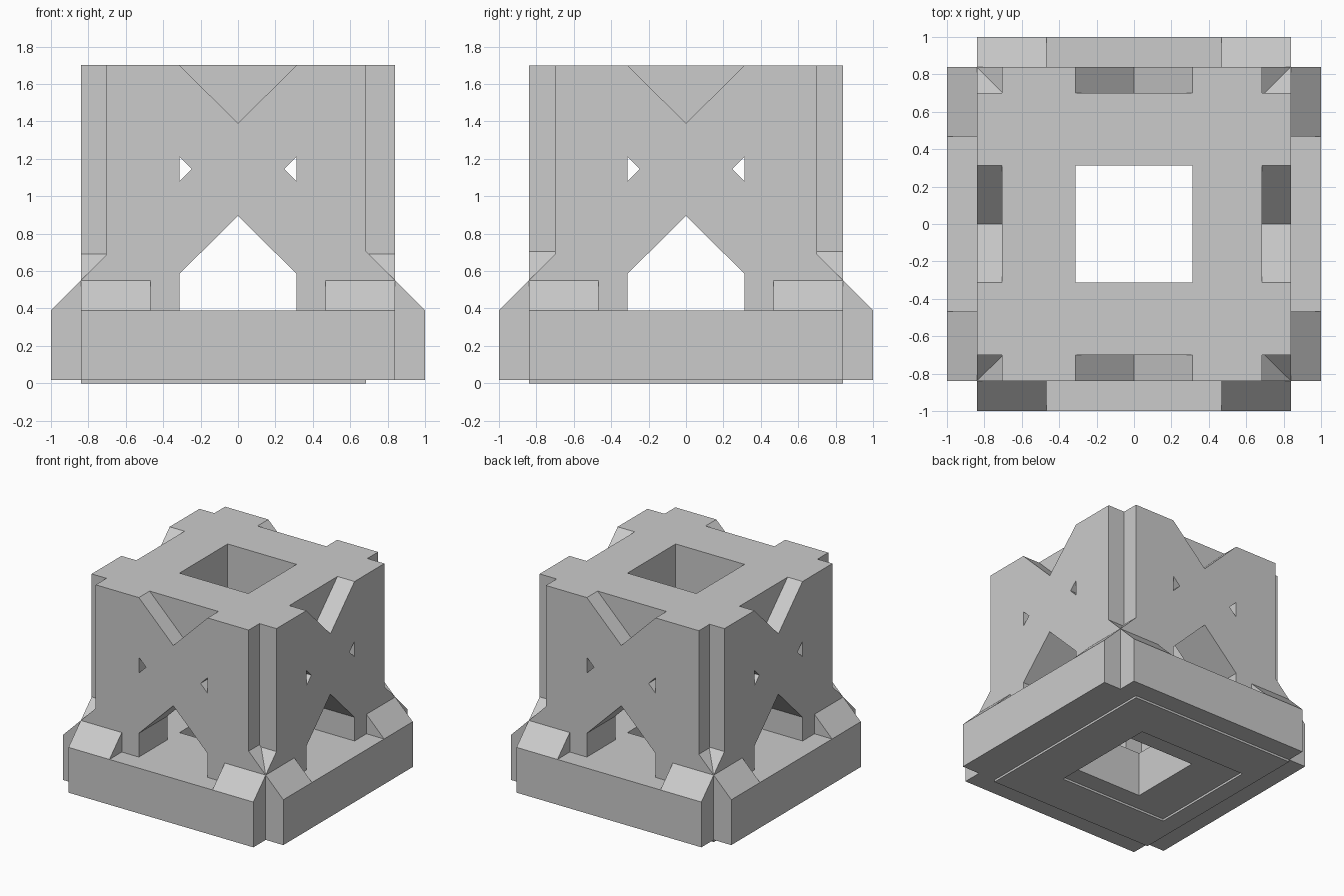
import bpy, bmesh
from math import pi
from mathutils import Matrix

if "Cube" in bpy.data.objects:
    bpy.data.objects.remove(bpy.data.objects["Cube"])

OUT, REACH, INNER, HOLE = 0.84, 1.0, 0.47, 0.313
STEP, STEP_R = 0.705, 0.685      # corner notch lines (right side is slightly deeper)
FLOOR, TOP = 0.39, 1.70


def prism(name, pts, lo, hi, axis='Z', turn=0.0):
    """Extrude a 2D profile: axis Z uses (x, y); axis Y uses (x, z); axis X uses (y, z)."""
    place = {'Z': lambda a, b, c: (a, b, c),
             'Y': lambda a, b, c: (a, c, b),
             'X': lambda a, b, c: (c, a, b)}[axis]
    bm = bmesh.new()
    low = [bm.verts.new(place(a, b, lo)) for a, b in pts]
    high = [bm.verts.new(place(a, b, hi)) for a, b in pts]
    bm.faces.new(low)
    bm.faces.new(high)
    n = len(pts)
    for i in range(n):
        j = (i + 1) % n
        bm.faces.new((low[i], low[j], high[j], high[i]))
    bm.transform(Matrix.Rotation(turn, 4, 'Z'))
    bmesh.ops.recalc_face_normals(bm, faces=bm.faces[:])
    me = bpy.data.meshes.new(name)
    bm.to_mesh(me)
    bm.free()
    ob = bpy.data.objects.new(name, me)
    bpy.context.collection.objects.link(ob)
    return ob


def rect(x0, x1, y0, y1):
    return [(x0, y0), (x1, y0), (x1, y1), (x0, y1)]


def cut(ob, *cutters):
    """Subtract the cutters, apply, and remove them."""
    for c in cutters:
        c.hide_render = True
        mod = ob.modifiers.new("cut", 'BOOLEAN')
        mod.operation, mod.solver, mod.object = 'DIFFERENCE', 'EXACT', c
        bpy.context.view_layer.objects.active = ob
        bpy.ops.object.modifier_apply(modifier=mod.name)
        bpy.data.objects.remove(c)


def shaft():
    return prism("shaft_cutter", rect(-HOLE, HOLE, -HOLE, HOLE), -1, 3)


# Cross-shaped base slab with a square hole
R, O = REACH, OUT
cross = [(-R, -O), (-O, -O), (-O, -R), (O, -R), (O, -O), (R, -O),
         (R, O), (O, O), (O, R), (-O, R), (-O, O), (-R, O)]
cut(prism("base_slab", cross, 0.018, FLOOR), shaft())

# Thin foot plate below the slab
foot = prism("foot_plate", rect(-O, STEP_R, -O, O), 0, 0.02)
cut(foot, prism("foot_cutter", rect(-STEP_R, HOLE, -INNER, INNER), -1, 1))

# Square frame at the top
frame = prism("top_frame", rect(-STEP, STEP_R, -0.70, 0.70), 1.33, TOP)
cut(frame, shaft())


def wall(name, left, right, lo, hi, axis):
    """X-braced wall: V notch on top, arch below, flared feet, two small windows."""
    pts = [(HOLE, FLOOR), (O, FLOOR), (O, 0.55), (right, 0.55 + O - right),
           (right, TOP), (HOLE, TOP), (0, 1.39), (-HOLE, TOP),
           (-left, TOP), (-left, 0.55 + O - left), (-O, 0.55), (-O, FLOOR),
           (-HOLE, FLOOR), (-HOLE, 0.585), (0, 0.895), (HOLE, 0.585)]
    ob = prism(name, pts, lo, hi, axis)
    windows = [prism("window_cutter",
                     [(s * HOLE, 1.08), (s * HOLE, 1.21), (s * 0.248, 1.145)],
                     -2, 2, axis) for s in (-1, 1)]
    cut(ob, *windows)


wall("front_wall", STEP, STEP_R, -O, -INNER, 'Y')
wall("back_wall", STEP, STEP_R, INNER, O, 'Y')
wall("left_wall", 0.70, 0.70, -O, -INNER, 'X')
wall("right_wall", 0.70, 0.70, INNER, O, 'X')

# Sloped buttresses between the walls and the slab, a pair on every side
for side, turn in (("right", 0), ("back", pi / 2), ("left", pi), ("front", -pi / 2)):
    for i, (lo, hi) in enumerate(((-O, -0.468), (0.468, O))):
        prism(f"{side}_buttress_{i + 1}", [(O, FLOOR), (R, FLOOR), (O, 0.55)],
              lo, hi, 'Y', turn)
